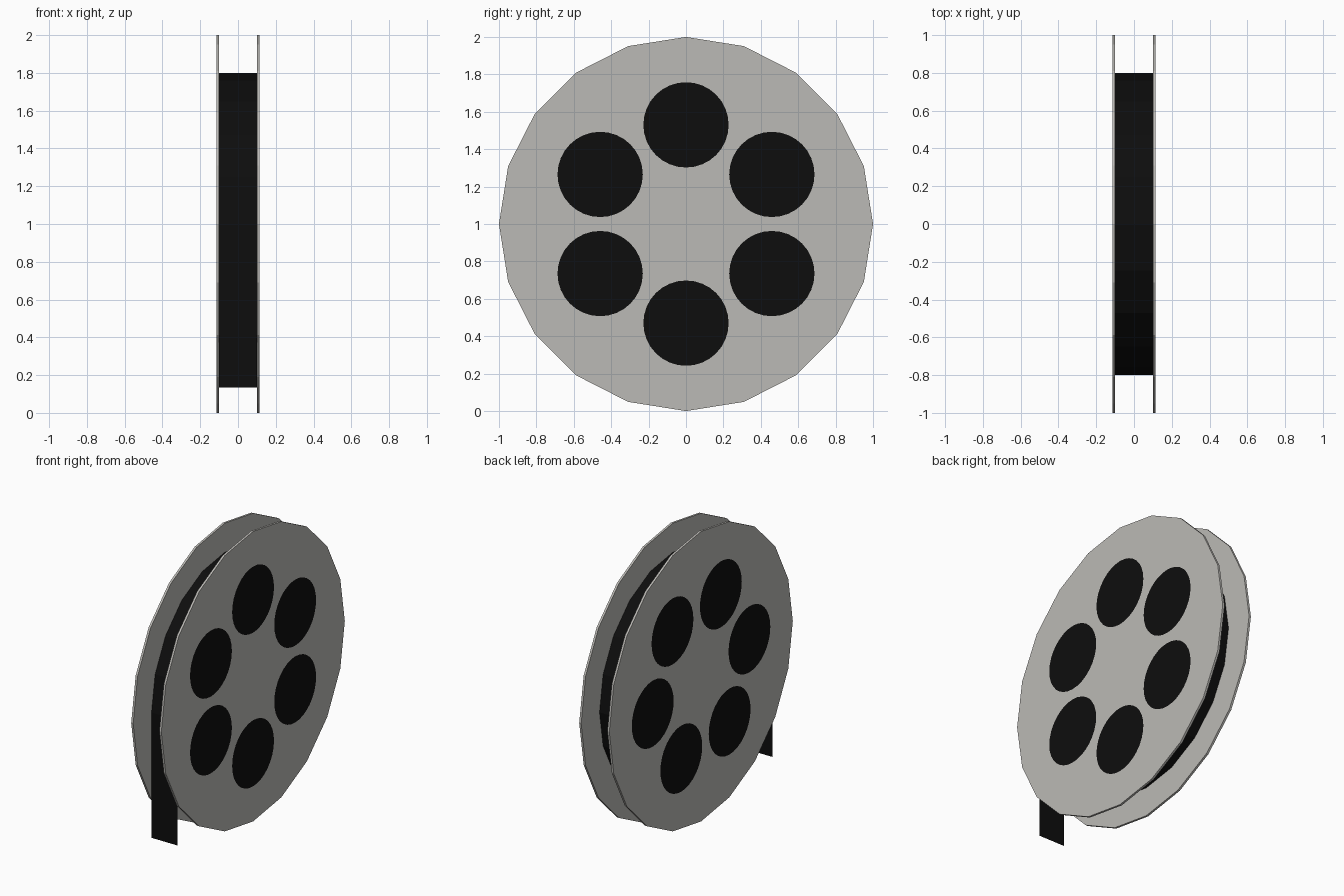
import bpy, bmesh, math

if "Cube" in bpy.data.objects:
    bpy.data.objects.remove(bpy.data.objects["Cube"])

SIDES = 20
CENTRE_Z = 1.0
ROLL_R, ROLL_HALF = 0.80, 0.10
DISC_R, DISC_OUT = 1.0, 0.115


def material(name, rgb):
    m = bpy.data.materials.new(name)
    m.diffuse_color = (*rgb, 1)
    m.use_nodes = True
    m.node_tree.nodes["Principled BSDF"].inputs["Base Color"].default_value = m.diffuse_color
    return m


metal = material("grey metal", (0.50, 0.49, 0.465))
black = material("film black", (0.004, 0.004, 0.004))


def ring(bm, x, radius, sides, cy=0.0, cz=CENTRE_Z):
    """Regular polygon of vertices in a plane of constant x, first one on top."""
    return [bm.verts.new((x, cy + radius * math.sin(a), cz + radius * math.cos(a)))
            for a in (2 * math.pi * i / sides for i in range(sides))]


def loop_edges(bm, verts):
    return [bm.edges.new((v, verts[(i + 1) % len(verts)])) for i, v in enumerate(verts)]


def bridge(bm, a, b):
    n = len(a)
    for i in range(n):
        bm.faces.new((a[i], a[(i + 1) % n], b[(i + 1) % n], b[i]))


def finish(bm, name, mats):
    bmesh.ops.recalc_face_normals(bm, faces=bm.faces[:])
    mesh = bpy.data.meshes.new(name)
    bm.to_mesh(mesh)
    bm.free()
    for m in mats:
        mesh.materials.append(m)
    ob = bpy.data.objects.new(name, mesh)
    bpy.context.collection.objects.link(ob)
    return ob


def reel_disc(name, side, turn):
    """Flange with six round black windows cut flush into its outer face."""
    bm = bmesh.new()
    x_out, x_in = side * DISC_OUT, side * ROLL_HALF
    outer = ring(bm, x_out, DISC_R, SIDES)
    edges = loop_edges(bm, outer)
    windows = []
    for k in range(6):
        a = turn + k * math.pi / 3
        w = ring(bm, x_out, 0.228, 32, 0.53 * math.sin(a), CENTRE_Z + 0.53 * math.cos(a))
        edges += loop_edges(bm, w)
        windows.append(w)
    bmesh.ops.triangle_fill(bm, edges=edges, use_beauty=True, normal=(side, 0, 0))
    for w in windows:
        bm.faces.new(w).material_index = 1
    # rim and inner face
    inner = ring(bm, x_in, DISC_R, SIDES)
    bridge(bm, outer, inner)
    bm.faces.new(inner)
    return finish(bm, name, [metal, black])


reel_disc("right_disc", 1, 0)
reel_disc("left_disc", -1, math.radians(-24))

# Wound film between the discs
bm = bmesh.new()
bridge(bm, ring(bm, -ROLL_HALF, ROLL_R, SIDES), ring(bm, ROLL_HALF, ROLL_R, SIDES))
finish(bm, "film_roll", [black])

# Loose end of the film hanging straight down at the front
bm = bmesh.new()
bm.faces.new([bm.verts.new(c) for c in (
    (-ROLL_HALF, -ROLL_R, 0.135), (ROLL_HALF, -ROLL_R, 0.135),
    (ROLL_HALF, -ROLL_R, 1.0), (-ROLL_HALF, -ROLL_R, 1.0))])
finish(bm, "film_tail", [black])
